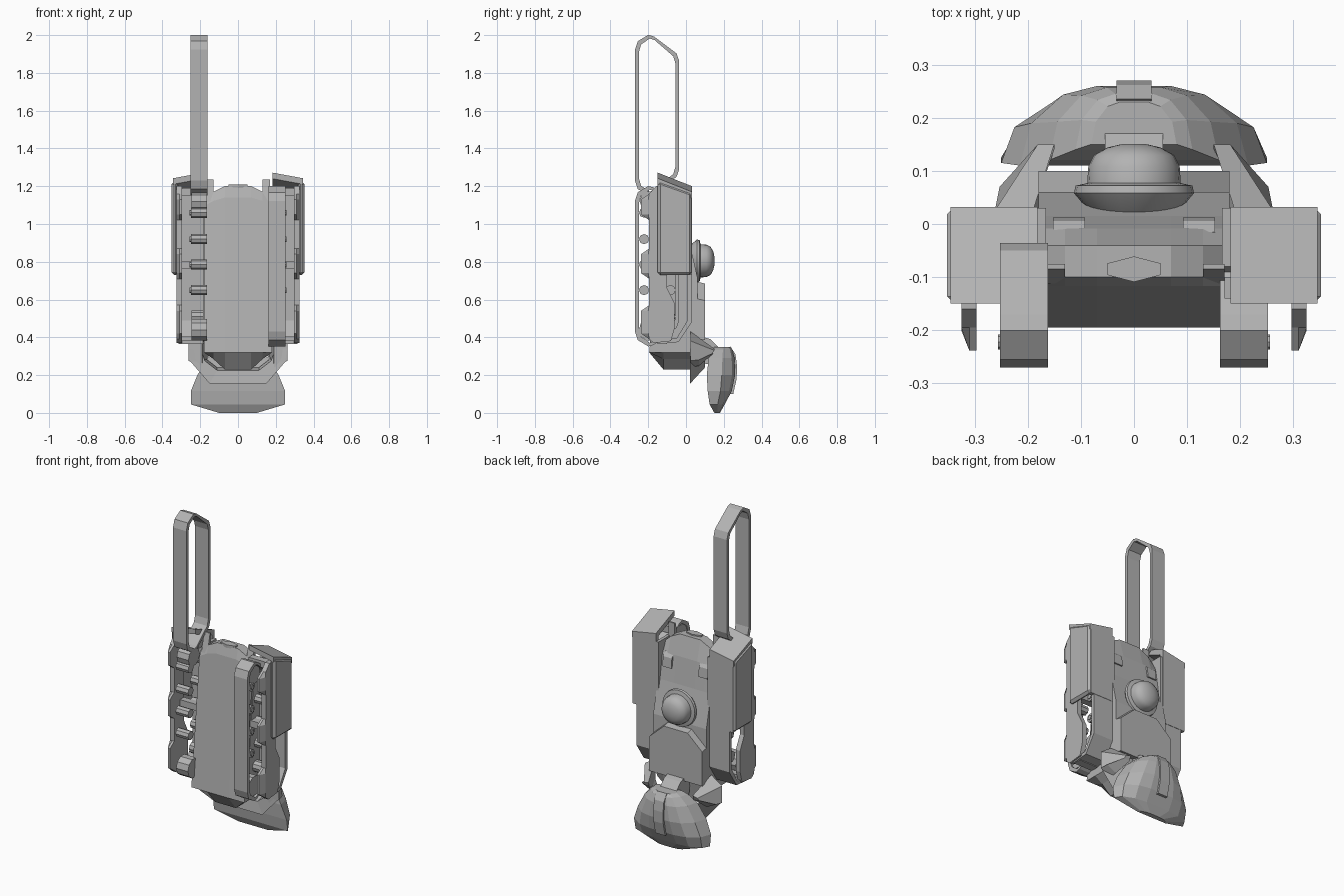
import bpy, bmesh, math

if "Cube" in bpy.data.objects:
    bpy.data.objects.remove(bpy.data.objects["Cube"])

grey = bpy.data.materials.new("plain grey")
grey.use_nodes = True
colour = (0.45, 0.45, 0.45, 1)
grey.diffuse_color = colour
grey.node_tree.nodes["Principled BSDF"].inputs["Base Color"].default_value = colour


def loft(name, rings, closed=False, smooth=False, bevel=0):
    """Skin a list of equal-length point rings, capped unless closed."""
    bm = bmesh.new()
    vs = [[bm.verts.new(p) for p in ring] for ring in rings]
    n = len(rings[0])
    pairs = list(zip(vs, vs[1:])) + ([(vs[-1], vs[0])] if closed else [])
    for a, b in pairs:
        for i in range(n):
            j = (i + 1) % n
            bm.faces.new((a[i], a[j], b[j], b[i]))
    if not closed:
        bm.faces.new(vs[0])
        bm.faces.new(vs[-1])
    bmesh.ops.recalc_face_normals(bm, faces=bm.faces)
    mesh = bpy.data.meshes.new(name)
    bm.to_mesh(mesh)
    bm.free()
    mesh.materials.append(grey)
    ob = bpy.data.objects.new(name, mesh)
    bpy.context.collection.objects.link(ob)
    if bevel:
        mod = ob.modifiers.new("chamfer", "BEVEL")
        mod.width, mod.segments = bevel, 1
    if smooth:
        bpy.ops.object.select_all(action="DESELECT")
        ob.select_set(True)
        bpy.context.view_layer.objects.active = ob
        bpy.ops.object.shade_smooth_by_angle(angle=math.radians(35))
    return ob


def at(axis, d, pts):
    place = {"x": lambda p, q: (d, p, q), "y": lambda p, q: (p, d, q), "z": lambda p, q: (p, q, d)}
    return [place[axis](p, q) for p, q in pts]


def prism(name, axis, a, b, pts, bevel=0):
    return loft(name, [at(axis, a, pts), at(axis, b, pts)], bevel=bevel)


def rect(x0, y0, x1, y1):
    return [(x0, y0), (x1, y0), (x1, y1), (x0, y1)]


def circle(u, v, r, n):
    return [(u + r * math.cos(2 * math.pi * i / n), v + r * math.sin(2 * math.pi * i / n)) for i in range(n)]


def mirror_pts(half):
    return half + [(-x, z) for x, z in reversed(half)]


# Hull: side profile carried across x, rounded at the shoulders, chamfered below
profile = [(-.195, .32), (-.12, .23), (.02, .23), (.06, .42), (.06, .72), (.015, .92),
           (-.008, 1.08), (-.04, 1.2), (-.1, 1.2), (-.117, 1.14)]
rings = []
for x, floor, drop in ((.18, .32, .5), (.13, .285, .2), (.07, .23, 0)):
    rings.append((x, [(y, max(z, floor) - max(0, z - 1.05) * drop) for y, z in profile]))
loft("hull", [at("x", -x, p) for x, p in rings] + [at("x", x, p) for x, p in reversed(rings)])

# Raised lower block on the back
block = mirror_pts([(.18, .4), (.18, .61), (.08, .7)])
loft("back_block", [at("y", .03, block), at("y", .1, [(x, z - .015) for x, z in block])])

# Round dome on a flared seat
dome = [(.05, .0), (.085, .025), (.113, .058), (.11, .072), (.088, .077), (.086, .108), (.075, .13), (.05, .144), (.02, .151)]
loft("dome", [at("y", y, circle(0, .805, r, 24)) for r, y in dome], smooth=True)

# Hexagonal plate on top
prism("top_hexagon", "z", 1.19, 1.208,
      [(.05, -.074), (.05, -.096), (0, -.109), (-.05, -.096), (-.05, -.074), (0, -.061)])

# Foot: stacked D-shaped sections: height, half width, front, back
sections = [(0, .1, .15, .18), (.045, .25, .125, .205), (.115, .25, .115, .242),
            (.2, .215, .11, .26), (.29, .16, .12, .257), (.335, .11, .14, .245), (.35, .08, .15, .23)]
rings = []
for z, w, f, b in sections:
    arc = [(1, 0), (.9, .53), (.62, .89), (.32, 1)]
    rings.append(at("z", z, mirror_pts([(w * u, f + (b - f) * v) for u, v in arc])))
loft("foot", rings)
prism("foot_ridge", "x", -.033, .033,
      [(.2, .3), (.235, .352), (.262, .31), (.27, .25), (.268, .18), (.25, .1), (.2, .1)])

# Ankle post and funnel-shaped collar
prism("ankle_joint", "x", -.055, .055, [(.05, .27), (.16, .25), (.17, .35), (.13, .39), (.03, .42)])
collar = mirror_pts([(.26, .34), (.25, .27), (.15, .155)])
throat = mirror_pts([(.2, .345), (.175, .275), (.11, .225)])
loft("ankle_collar", [[(xo, .022, zo), (xi, .1, zi + .015), (xi, .03, zi)]
                      for (xo, zo), (xi, zi) in zip(collar, throat)])

# Endless band outline in the y-z plane
lower = [(-.27, .43), (-.255, .385), (-.2, .352), (-.17, .36), (-.05, .45), (-.036, .49)]
upper = [(y, 1.553 - z) for y, z in reversed(lower)]
band = lower + upper
cy, cz = -.153, .7765
band_inner = [(cy + (y - cy) * .83, cz + (z - cz) * .955) for y, z in band]

for s, side in ((1, "left"), (-1, "right")):
    def part(name, axis, a, b, pts, bevel=0):
        if axis == "x":
            a, b = s * a, s * b
        else:
            pts = [(s * p, q) for p, q in pts]
        return prism(side + "_" + name, axis, a, b, pts, bevel)

    # Bands: the right one is slid upwards
    lift = 0 if s > 0 else .8
    loft(side + "_band", [at("x", s * x, [(y, z + lift) for y, z in loop])
                          for x, loop in ((.162, band), (.252, band), (.252, band_inner), (.162, band_inner))],
         closed=True)

    # Frame: inner wall leaning with the hull, and a back strip turning under
    part("frame_wall", "x", .166, .185,
         [(-.175, .4), (-.15, .365), (-.04, .375), (.03, .48), (.03, 1.15), (-.08, 1.15), (-.105, 1.11)])
    part("frame_back", "x", .183, .315,
         [(-.15, .365), (-.04, .375), (.03, .48), (.03, 1.16), (.008, 1.16), (.008, .49), (-.05, .395), (-.15, .385)])

    # Rollers and sprockets
    for z in (.65, .785, .92, 1.06):
        for y in (-.222, -.082):
            part("roller", "x", .165, .25, circle(y, z, .027, 8))
            part("roller_hub", "x", .25, .256, circle(y, z, .014, 8))
    for y, z, r in ((-.19, .44, .06), (-.19, 1.12, .055), (-.09, .51, .035)):
        part("sprocket", "x", .165, .245, circle(y, z, r, 10))

    # Outer rail with three forward lugs tapering outwards, and a wider foot
    rail = [(-.08, .38), (-.17, .37)]
    for low, high in ((.42, .54), (.74, .84), (1.05, 1.13)):
        rail += [(-.195, low - .03), (-.238, low), (-.238, high), (-.195, high + .03)]
    rail += [(-.16, 1.2), (-.1, 1.2), (-.1, .66), (-.06, .58), (-.06, .45)]
    loft(side + "_outer_rail", [at("x", s * x, [(max(y, reach), z) for y, z in rail])
                                for x, reach in ((.296, -.24), (.31, -.24), (.325, -.2))])
    for z in (.385, .785, 1.17):
        part("rail_bar", "x", .17, .31, rect(-.14, z - .02, -.1, z + .02))

    # Armour box, open at the front, its lid falling outwards
    part("armour_side", "x", .318, .352, [(-.15, .73), (.032, .73), (.032, 1.165), (-.15, 1.23)], bevel=.014)
    lid = [(-.15, 1.24), (.032, 1.165), (.032, 1.2), (-.15, 1.272)]
    loft(side + "_armour_lid", [at("x", s * .182, lid), at("x", s * .345, [(y, z - .03) for y, z in lid])])
    part("armour_back", "y", .006, .032, [(.182, .73), (.34, .73), (.34, 1.16), (.182, 1.19)])

    # Small hull blocks
    part("back_vent", "x", .092, .152, [(-.045, 1.0), (.012, 1.0), (.006, 1.06), (-.015, 1.085), (-.045, 1.085)])
    part("front_lug", "x", .13, .17, [(-.112, 1.12), (-.075, 1.12), (-.075, 1.235), (-.085, 1.235)])

    # Ankle side wedges, leaning inwards at the back
    wedge = [(.025, .43), (.15, .34), (.14, .31), (.07, .25), (.025, .24)]
    loft(side + "_ankle_wedge", [[(s * .19, y, z) if y < .1 else (s * .15, y, z) for y, z in wedge],
                                 [(s * (.262 - max(0, y - .06) * .9), y, .32 + (z - .32) * .55) for y, z in wedge]])
